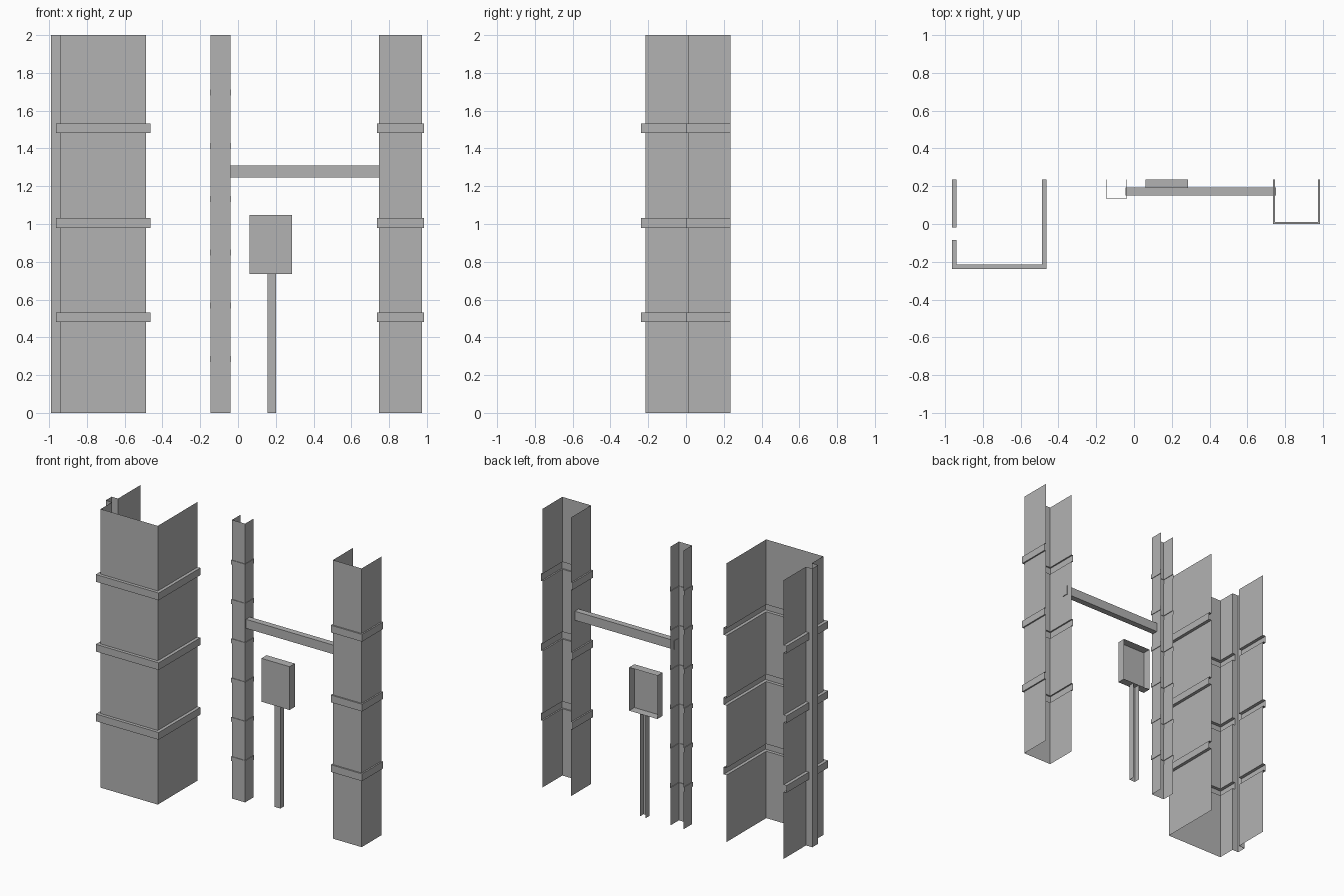
import bpy, bmesh

old = bpy.data.objects.get("Cube")
if old:
    bpy.data.objects.remove(old, do_unlink=True)

steel = bpy.data.materials.new("mid_grey_steel")
steel.use_nodes = True
GREY = (0.45, 0.45, 0.45, 1)
steel.diffuse_color = GREY
steel.node_tree.nodes["Principled BSDF"].inputs["Base Color"].default_value = GREY

BACK = 0.236
HEIGHT = 2.0


def finish(name, bm):
    mesh = bpy.data.meshes.new(name)
    bm.to_mesh(mesh)
    bm.free()
    mesh.materials.append(steel)
    obj = bpy.data.objects.new(name, mesh)
    bpy.context.collection.objects.link(obj)
    return obj


def sheet(name, outline, levels):
    """Loft an open plan outline through (bulge, height) levels."""
    bm = bmesh.new()
    rows = [[bm.verts.new((x, y, z)) for x, y in outline(bulge)] for bulge, z in levels]
    for low, high in zip(rows, rows[1:]):
        for i in range(len(low) - 1):
            face = bm.faces.new((low[i], low[i + 1], high[i + 1], high[i]))
            if face.calc_area() < 1e-8:
                bm.faces.remove(face)
    return finish(name, bm)


def box(name, lo, hi, drop=None):
    """Box between two corners; drop(normal) picks faces to leave open."""
    bm = bmesh.new()
    bmesh.ops.create_cube(bm, size=1)
    for v in bm.verts:
        v.co = [lo[i] if v.co[i] < 0 else hi[i] for i in range(3)]
    bm.normal_update()
    if drop:
        gone = [f for f in bm.faces if drop(f.normal)]
        bmesh.ops.delete(bm, geom=gone, context='FACES')
    return finish(name, bm)


def u_plan(x0, x1, front, slot=None):
    """Three-sided plan open at the back, with an optional slot in the -x wall."""
    def outline(b):
        pts = [(x0 - b, BACK)]
        if slot:
            sx, s_back, s_front = slot
            pts += [(x0 - b, s_back), (sx, s_back), (sx, s_front), (x0 - b, s_front)]
        return pts + [(x0 - b, front - b), (x1 + b, front - b), (x1 + b, BACK)]
    return outline


def banded(centres, width, bulge):
    """Vertical profile with square raised bands."""
    levels = [(0, 0)]
    for c in centres:
        lo, hi = c - width / 2, c + width / 2
        levels += [(0, lo), (bulge, lo), (bulge, hi), (0, hi)]
    return levels + [(0, HEIGHT)]


# Columns: hollow three-sided casings with raised bands
wide_bands = [0.506, 1.006, 1.507]
narrow_bands = [0.286 + 0.282 * i for i in range(6)]
sheet("large_column", u_plan(-0.94, -0.487, -0.214, (-0.99, -0.018, -0.085)),
      banded(wide_bands, 0.052, 0.023))
sheet("medium_column", u_plan(0.747, 0.975, 0.01), banded(wide_bands, 0.052, 0.01))
sheet("slim_post", u_plan(-0.145, -0.041, 0.139), banded(narrow_bands, 0.032, 0.004))

# Beam between the slim post and the medium column
box("cross_beam", (-0.044, 0.15, 1.245), (0.752, 0.193, 1.31))

# Box on a small post, both open at the back
box("panel_box", (0.062, 0.177, 0.736), (0.286, BACK, 1.047), lambda n: n.y > 0.5)
box("panel_post", (0.155, 0.193, 0), (0.201, BACK, 0.736),
    lambda n: n.y > 0.5 or abs(n.z) > 0.5)
